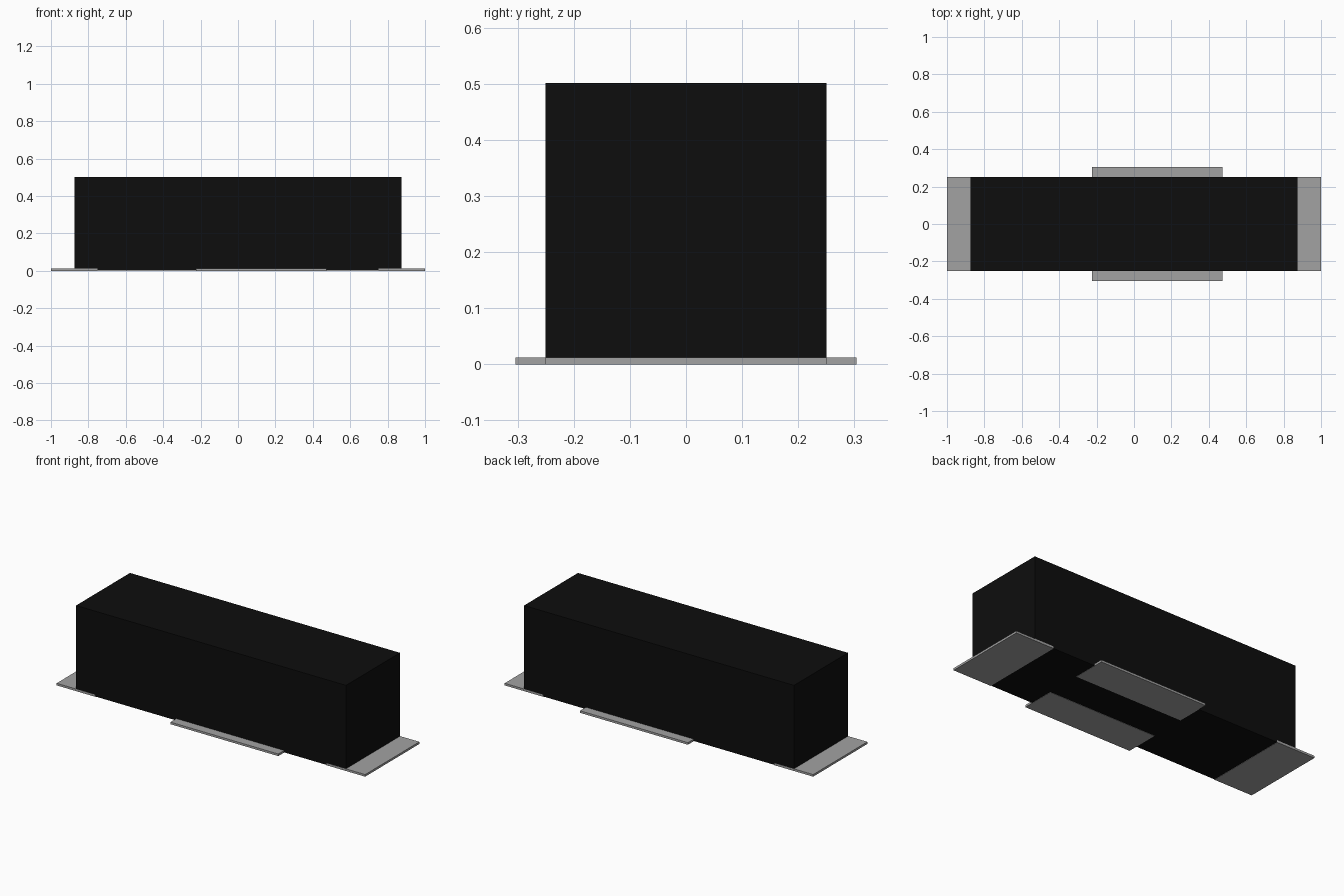
import bpy

cube = bpy.data.objects.get("Cube")
if cube:
    bpy.data.objects.remove(cube, do_unlink=True)


def material(name, value):
    mat = bpy.data.materials.new(name)
    mat.use_nodes = True
    colour = (value, value, value, 1)
    mat.diffuse_color = colour
    mat.node_tree.nodes["Principled BSDF"].inputs["Base Color"].default_value = colour
    return mat


def box(name, low, high, mat):
    centre = [(a + b) / 2 for a, b in zip(low, high)]
    size = [b - a for a, b in zip(low, high)]
    bpy.ops.mesh.primitive_cube_add(size=1, location=centre)
    obj = bpy.context.object
    obj.name = name
    obj.scale = size
    bpy.ops.object.transform_apply(location=False, rotation=False, scale=True)
    obj.data.materials.append(mat)
    return obj


black = material("black", 0.004)
grey = material("grey", 0.36)
thick = 0.0125

# Main block, a hair above the plate undersides
box("body", (-0.875, -0.25, 0.0015), (0.875, 0.25, 0.501), black)

# Thin plates tucked under both ends
for name, x in (("right_end_plate", -1), ("left_end_plate", 0.75)):
    box(name, (x, -0.251, 0), (x + 0.25, 0.251, thick), grey)

# Thin off-centre plates tucked under the long sides
for name, y in (("front_plate", -0.304), ("back_plate", 0.104)):
    box(name, (-0.225, y, 0), (0.474, y + 0.2, thick), grey)
